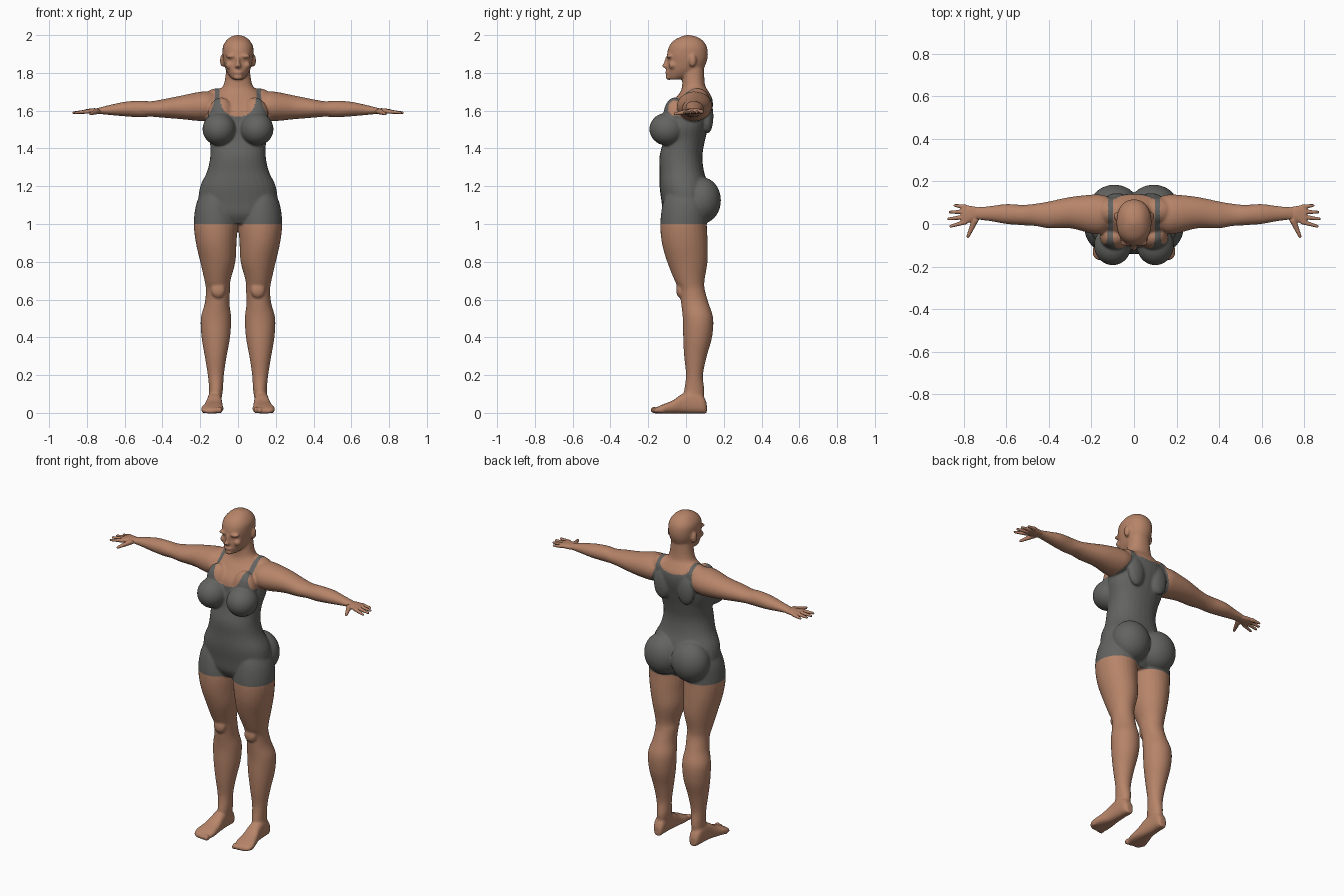
import bpy
import bmesh
import math
from mathutils import Matrix, Vector

cube = bpy.data.objects.get("Cube")
if cube:
    bpy.data.objects.remove(cube, do_unlink=True)


def make_material(name, color):
    material = bpy.data.materials.new(name)
    material.use_nodes = True
    material.diffuse_color = color
    shader = material.node_tree.nodes["Principled BSDF"]
    shader.inputs["Base Color"].default_value = color
    return material


skin = make_material("skin", (.47, .23, .14, 1))
suit = make_material("grey suit", (.125, .125, .12, 1))


def smooth_rings(rings, steps=4):
    """Interpolate the ring values with a Catmull-Rom spline."""
    rings = [Vector(ring) for ring in rings]
    padded = [rings[0]] + rings + [rings[-1]]
    result = []
    for before, start, end, after in zip(padded, padded[1:], padded[2:], padded[3:]):
        enter, leave = (end - before) / 2, (after - start) / 2
        for step in range(steps):
            t = step / steps
            ease = t * t * (3 - 2 * t)
            result.append(start.lerp(end, ease) + enter * t * (1 - t) ** 2 - leave * t * t * (1 - t))
    return result + [rings[-1]]


def loft(bm, rings, axis="z", side=1, power=2, segments=28):
    """Skin rings of (position, min a, max a, min b, max b) along an axis."""
    previous = None
    for position, a_min, a_max, b_min, b_max in smooth_rings(rings):
        loop = []
        for i in range(segments):
            angle = math.tau * i / segments
            c, s = math.cos(angle), math.sin(angle)
            c = math.copysign(abs(c) ** (2 / power), c)
            s = math.copysign(abs(s) ** (2 / power), s)
            point = [(a_min + a_max + (a_max - a_min) * c) / 2,
                     (b_min + b_max + (b_max - b_min) * s) / 2]
            point.insert("xyz".index(axis), position)
            point[0] *= side
            loop.append(bm.verts.new(point))
        if previous:
            for i in range(segments):
                bm.faces.new((previous[i - 1], previous[i], loop[i], loop[i - 1]))
        else:
            bm.faces.new(loop)
        previous = loop
    bm.faces.new(previous)


def blob(bm, center, radii, side=1):
    x, y, z = center
    matrix = Matrix.Translation((x * side, y, z)) @ Matrix.Diagonal((*radii, 1))
    bmesh.ops.create_uvsphere(bm, u_segments=28, v_segments=18, radius=1, matrix=matrix)


def finger(bm, base, tip, base_radius, tip_radius, side):
    base, tip = [Vector((x * side, y, z)) for x, y, z in (base, tip)]
    along = tip - base
    turn = along.to_track_quat("Z", "Y").to_matrix().to_4x4()
    bmesh.ops.create_cone(bm, cap_ends=True, segments=16, radius1=base_radius, radius2=tip_radius,
                          depth=along.length, matrix=Matrix.Translation((base + tip) / 2) @ turn)
    blob(bm, tip, (tip_radius, tip_radius, tip_radius))


def fuse(name, bm, voxel, passes):
    """Merge overlapping volumes into one soft skin."""
    bmesh.ops.recalc_face_normals(bm, faces=bm.faces)
    mesh = bpy.data.meshes.new(name)
    bm.to_mesh(mesh)
    bm.free()
    obj = bpy.data.objects.new(name, mesh)
    bpy.context.scene.collection.objects.link(obj)
    remesh = obj.modifiers.new("merge", "REMESH")
    remesh.mode = "VOXEL"
    remesh.voxel_size = voxel
    soften = obj.modifiers.new("soften", "SMOOTH")
    soften.factor = .5
    soften.iterations = passes
    graph = bpy.context.evaluated_depsgraph_get()
    merged = bpy.data.meshes.new_from_object(obj.evaluated_get(graph))
    obj.modifiers.clear()
    obj.data = merged
    merged.materials.clear()
    merged.materials.append(skin)
    merged.shade_smooth()
    return obj


body = bmesh.new()

# Torso with neck, then head: height, half width, front, back
torso = [(1, .12, -.09, .07), (1.05, .2, -.12, .11), (1.12, .21, -.13, .13), (1.2, .2, -.14, .12),
         (1.28, .163, -.14, .095), (1.36, .147, -.14, .087), (1.44, .15, -.12, .1),
         (1.52, .17, -.11, .12), (1.6, .165, -.1, .14), (1.66, .15, -.06, .14),
         (1.7, .11, -.03, .12), (1.74, .075, -.02, .1), (1.84, .06, -.02, .095)]
head = [(1.765, .03, -.09, -.03), (1.79, .05, -.1, .05), (1.82, .066, -.1, .09),
        (1.86, .077, -.097, .11), (1.9, .082, -.1, .116), (1.94, .08, -.09, .11),
        (1.97, .063, -.067, .09), (1.99, .04, -.03, .06), (2, .01, 0, .02)]
for profile in (torso, head):
    loft(body, [(z, -half, half, front, back) for z, half, front, back in profile], power=2.2)

# Nose, lips and chin
nose = [(1.82, .01, -.105), (1.835, .018, -.128), (1.85, .012, -.12), (1.885, .01, -.108)]
loft(body, [(z, -half, half, front, -.07) for z, half, front in nose])
blob(body, center=(0, -.098, 1.802), radii=(.026, .012, .01))
blob(body, center=(0, -.09, 1.777), radii=(.025, .018, .015))

# Leg: height, inside, outside, front, back
leg = [(.06, .09, .155, -.02, .09), (.12, .08, .153, -.01, .097), (.2, .075, .16, 0, .09),
       (.3, .06, .176, -.01, .11), (.4, .042, .193, -.015, .138), (.5, .036, .197, -.017, .144),
       (.58, .045, .176, -.026, .12), (.65, .042, .17, -.036, .1), (.7, .04, .177, -.06, .098),
       (.8, .014, .2, -.1, .114), (.9, .008, .223, -.128, .115), (1, .004, .234, -.136, .11),
       (1.1, .02, .223, -.125, .11), (1.18, .05, .19, -.1, .09)]
# Foot on the ground: position, inside, outside, top
foot = [(.11, .1, .14, .05), (.09, .09, .155, .09), (.04, .088, .16, .115), (-.02, .084, .166, .1),
        (-.07, .08, .18, .066), (-.12, .077, .194, .046), (-.155, .085, .19, .03),
        (-.17, .1, .17, .02)]
# Arm: distance, front, back, underside, top
arm = [(.1, -.01, .12, 1.58, 1.69), (.15, -.045, .137, 1.55, 1.7), (.2, -.045, .138, 1.545, 1.7),
       (.3, -.02, .127, 1.555, 1.68), (.4, -.02, .106, 1.563, 1.66), (.46, -.01, .096, 1.568, 1.65),
       (.52, -.006, .09, 1.565, 1.653), (.6, 0, .094, 1.57, 1.647), (.68, .014, .084, 1.577, 1.63),
       (.76, .022, .078, 1.585, 1.61)]
# Palm: distance, front, back, half thickness; then finger tips
palm = [(.71, .026, .074, .013), (.76, .012, .084, .016), (.79, 0, .088, .013), (.81, 0, .086, .01)]
finger_tips = [(.862, -.011), (.872, .024), (.865, .056), (.842, .087)]

for side in (1, -1):
    loft(body, leg, "z", side)
    loft(body, [(y, inside, outside, -.003, top) for y, inside, outside, top in foot],
         "y", side, power=2.6)
    loft(body, arm, "x", side)
    for toe in range(5):
        size = .018 - .0015 * toe
        blob(body, center=(.095 + .022 * toe, .0025 * toe * toe - .168, size - .003),
             radii=(size * .7, size * 1.2, size), side=side)

    # Soft masses of the body: kneecap, buttock, breast and upper chest
    blob(body, center=(.105, -.03, .65), radii=(.038, .022, .042), side=side)
    blob(body, center=(.092, .085, 1.125), radii=(.115, .1, .122), side=side)
    blob(body, center=(.1, -.1, 1.502), radii=(.088, .094, .087), side=side)
    blob(body, center=(.09, -.06, 1.57), radii=(.07, .06, .1), side=side)
    # Shoulder muscle and shoulder blade
    blob(body, center=(.1, .06, 1.655), radii=(.09, .065, .064), side=side)
    blob(body, center=(.08, .115, 1.57), radii=(.055, .03, .09), side=side)
    # Brow, cheek and ear
    blob(body, center=(.035, -.088, 1.888), radii=(.032, .016, .011), side=side)
    blob(body, center=(.045, -.072, 1.84), radii=(.022, .02, .02), side=side)
    blob(body, center=(.081, .035, 1.865), radii=(.015, .02, .034), side=side)

    # Hand with four fingers and a thumb
    hand = bmesh.new()
    loft(hand, [(x, front, back, 1.597 - half, 1.597 + half) for x, front, back, half in palm],
         "x", side, power=2.3)
    for i, (tip_x, tip_y) in enumerate(finger_tips):
        finger(hand, (.79, .01 + .0235 * i, 1.596), (tip_x, tip_y, 1.589), .012, .007, side)
    finger(hand, (.745, .022, 1.597), (.78, -.058, 1.583), .016, .008, side)
    fuse("left_hand" if side > 0 else "right_hand", hand, voxel=.004, passes=3)

body_object = fuse("body", body, voxel=.006, passes=8)


def in_suit(point):
    """Tank top with a scooped neck and arm holes, ending in short legs."""
    x, y, z = abs(point.x), point.y, point.z
    arm_hole = .122 + .07 * (max(0, 1.69 - z) / .16) ** 2
    if z < 1 or (z > 1.53 and x > arm_hole):
        return False
    neck_depth = .13 if y < .05 else .04
    drop = max(0, 1.7 - z) / neck_depth
    return (x / .098) ** 2.5 + drop ** 2.5 > 1


# Cut the hem cleanly and colour the suit
body_object.data.materials.append(suit)
bm = bmesh.new()
bm.from_mesh(body_object.data)
bmesh.ops.bisect_plane(bm, geom=bm.verts[:] + bm.edges[:] + bm.faces[:],
                       plane_co=(0, 0, 1), plane_no=(0, 0, 1), dist=.0001)
for face in bm.faces:
    face.smooth = True
    face.material_index = int(in_suit(face.calc_center_median()))
bm.to_mesh(body_object.data)
bm.free()
